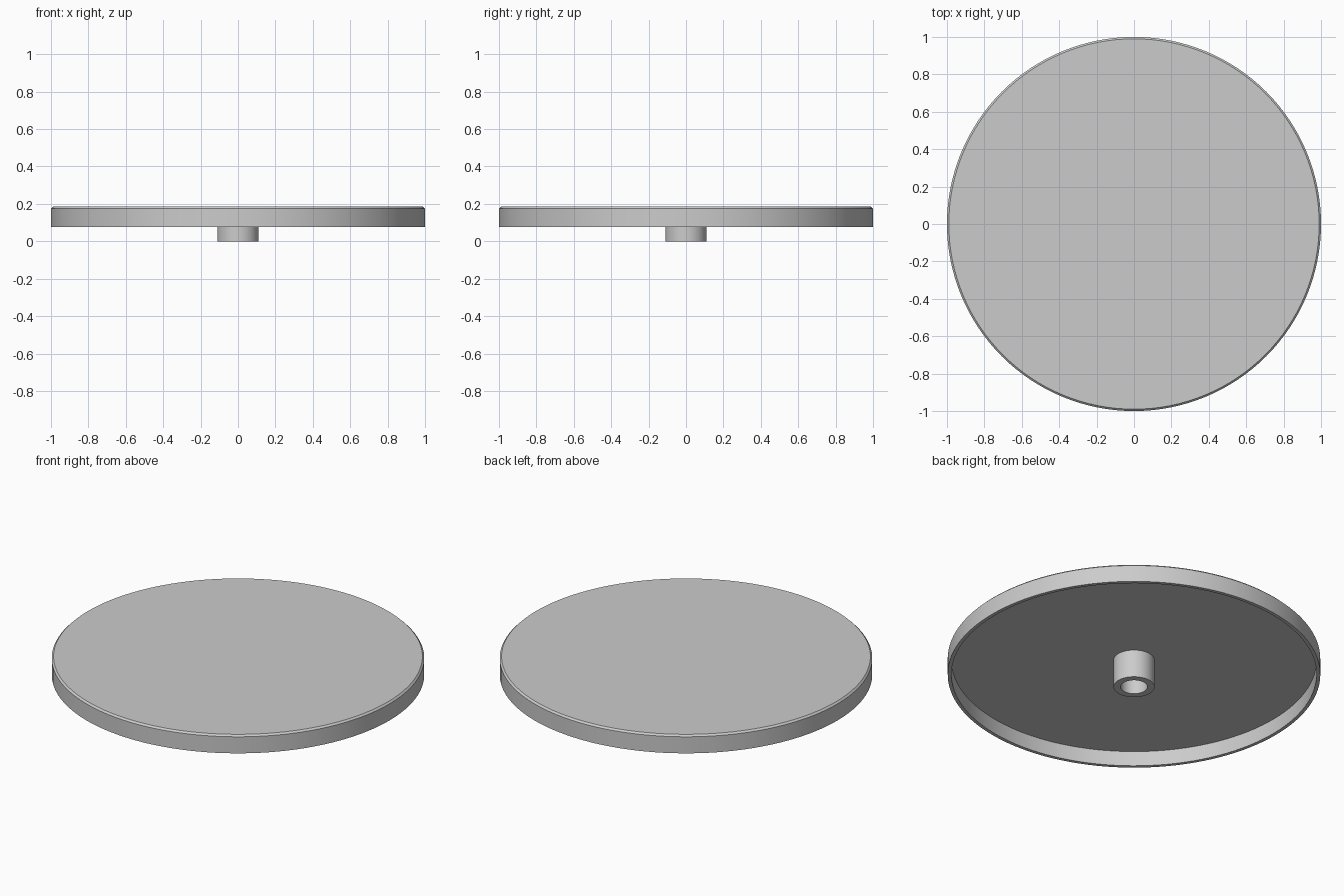
import bpy, bmesh, math

cube = bpy.data.objects.get("Cube")
if cube:
    bpy.data.objects.remove(cube, do_unlink=True)

SEGMENTS = 128
RIM_Z, UNDER_Z, TOP_Z = 0.077, 0.165, 0.185
WALL, BEVEL = 0.02, 0.01

grey = bpy.data.materials.new("plain grey")
grey.use_nodes = True
colour = (0.6, 0.6, 0.6, 1)
grey.diffuse_color = colour
grey.node_tree.nodes["Principled BSDF"].inputs["Base Color"].default_value = colour


def lathe(name, profile, closed=False):
    """Spin a (radius, height) profile around the z axis."""
    bm = bmesh.new()
    verts = [bm.verts.new((r, 0, z)) for r, z in profile]
    pairs = list(zip(verts, verts[1:]))
    if closed:
        pairs.append((verts[-1], verts[0]))
    edges = [bm.edges.new(p) for p in pairs]
    bmesh.ops.spin(bm, geom=verts + edges, cent=(0, 0, 0), axis=(0, 0, 1),
                   angle=math.tau, steps=SEGMENTS, use_duplicate=False)
    bmesh.ops.remove_doubles(bm, verts=bm.verts, dist=0.0001)
    bmesh.ops.recalc_face_normals(bm, faces=bm.faces)
    mesh = bpy.data.meshes.new(name)
    bm.to_mesh(mesh)
    bm.free()
    mesh.materials.append(grey)
    obj = bpy.data.objects.new(name, mesh)
    bpy.context.collection.objects.link(obj)
    bpy.ops.object.select_all(action='DESELECT')
    obj.select_set(True)
    bpy.context.view_layer.objects.active = obj
    bpy.ops.object.shade_smooth_by_angle(angle=math.radians(30))
    return obj


# Shallow lid: flat top, chamfered edge, thin hanging rim
lathe("lid", [(0, TOP_Z), (1 - BEVEL, TOP_Z), (1, TOP_Z - BEVEL), (1, RIM_Z),
              (1 - WALL, RIM_Z), (1 - WALL, UNDER_Z), (0, UNDER_Z)])

# Hollow hub below the middle of the lid
lathe("hub", [(0.11, 0), (0.11, UNDER_Z), (0.072, UNDER_Z), (0.072, 0)], closed=True)
